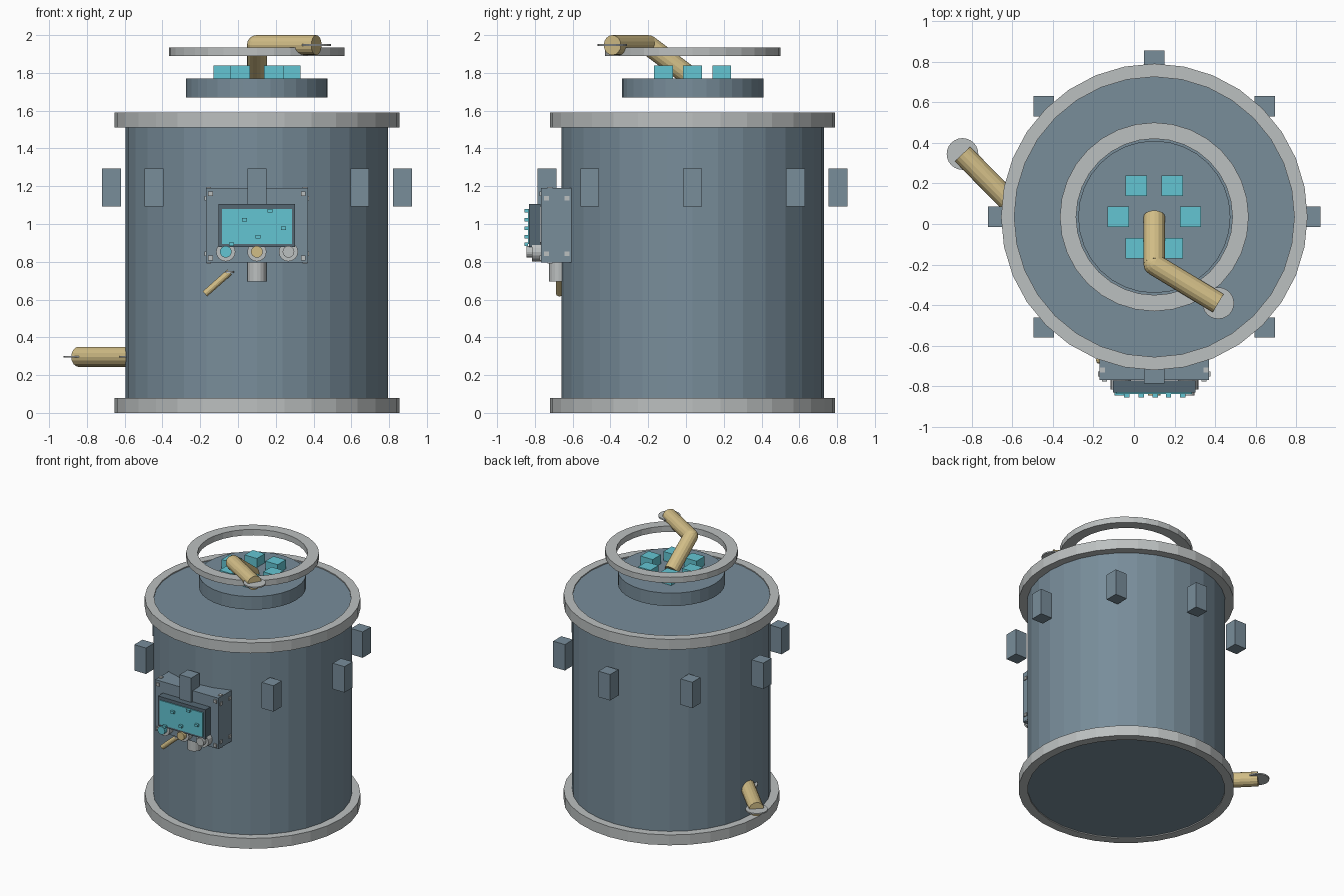
import bpy, bmesh
from math import cos, sin, pi, tau
from mathutils import Vector, Matrix

if "Cube" in bpy.data.objects:
    bpy.data.objects.remove(bpy.data.objects["Cube"], do_unlink=True)

CX, CY = 0.1, 0.035   # axis of the tank
SIDES = 32


def material(name, rgb):
    m = bpy.data.materials.new(name)
    m.use_nodes = True
    m.diffuse_color = (*rgb, 1)
    m.node_tree.nodes["Principled BSDF"].inputs["Base Color"].default_value = (*rgb, 1)
    return m


STEEL = material("blue_grey_steel", (0.188, 0.266, 0.323))
DARK = material("dark_steel", (0.09, 0.135, 0.17))
GREY = material("pale_grey", (0.50, 0.525, 0.525))
TEAL = material("teal", (0.127, 0.56, 0.65))
BRASS = material("brass", (0.64, 0.51, 0.24))


def finish(name, bm, mat):
    bmesh.ops.recalc_face_normals(bm, faces=bm.faces)
    mesh = bpy.data.meshes.new(name)
    bm.to_mesh(mesh)
    bm.free()
    mesh.materials.append(mat)
    obj = bpy.data.objects.new(name, mesh)
    bpy.context.collection.objects.link(obj)
    return obj


def box(name, center, size, mat):
    bm = bmesh.new()
    bmesh.ops.create_cube(bm, size=1, matrix=Matrix.Translation(center) @ Matrix.Diagonal((*size, 1)))
    return finish(name, bm, mat)


def rod(name, start, end, radius, mat, sides=16):
    a, b = Vector(start), Vector(end)
    turn = (b - a).to_track_quat('Z', 'Y').to_matrix().to_4x4()
    bm = bmesh.new()
    bmesh.ops.create_cone(bm, cap_ends=True, segments=sides, radius1=radius, radius2=radius,
                          depth=(b - a).length, matrix=Matrix.Translation((a + b) / 2) @ turn)
    return finish(name, bm, mat)


def ring(name, inner, outer, z0, z1, mat):
    bm = bmesh.new()
    corners = [(inner, z0), (outer, z0), (outer, z1), (inner, z1)]
    verts = [bm.verts.new((CX + r, CY, z)) for r, z in corners]
    edges = [bm.edges.new((verts[i], verts[(i + 1) % 4])) for i in range(4)]
    bmesh.ops.spin(bm, geom=verts + edges, cent=(CX, CY, 0), axis=(0, 0, 1),
                   angle=tau, steps=SIDES, use_merge=True)
    bmesh.ops.remove_doubles(bm, verts=bm.verts, dist=0.0005)
    return finish(name, bm, mat)


def joint(name, center, radius, mat):
    bm = bmesh.new()
    bmesh.ops.create_uvsphere(bm, u_segments=16, v_segments=8, radius=radius,
                              matrix=Matrix.Translation(center))
    return finish(name, bm, mat)


def disc(name, center, radius, mat):
    c, half = Vector(center), Vector((0, 0, 0.005))
    return rod(name, c - half, c + half, radius, mat, 24)


# Tank with rims
rod("tank_body", (CX, CY, 0.008), (CX, CY, 1.582), 0.695, STEEL, SIDES)
ring("bottom_rim", 0.69, 0.755, 0, 0.08, GREY)
ring("top_rim", 0.69, 0.755, 1.51, 1.59, GREY)

# Floating hatch and guard ring
rod("hatch", (CX, CY, 1.67), (CX, CY, 1.77), 0.375, STEEL, SIDES)
ring("guard_ring", 0.385, 0.465, 1.89, 1.935, GREY)
for i in range(6):
    a = i * pi / 3
    box(f"hatch_light_{i + 1}", (CX + 0.178 * cos(a), CY + 0.178 * sin(a), 1.805),
        (0.105, 0.1, 0.07), TEAL)

# Crank on the hatch
elbow, tip = (CX, -0.2, 1.947), (0.415, -0.39, 1.947)
rod("crank_arm", (CX, CY, 1.77), elbow, 0.053, BRASS)
joint("crank_elbow", elbow, 0.053, BRASS)
rod("crank_handle", elbow, tip, 0.053, BRASS)
disc("crank_flange", tip, 0.078, GREY)

# Drain pipe low on the side
outlet, inlet = (-0.845, 0.345, 0.297), (-0.55, 0.045, 0.297)
rod("drain_pipe", inlet, outlet, 0.053, BRASS)
disc("drain_outer_flange", outlet, 0.078, GREY)
disc("drain_inner_flange", inlet, 0.078, GREY)

# Lugs around the tank
for i in range(8):
    a = i * pi / 4
    box(f"lug_{i + 1}", (CX + 0.77 * cos(a), CY + 0.77 * sin(a), 1.193), (0.1, 0.1, 0.2), STEEL)

# Control box and its bolts
box("control_box", (CX, -0.685, 0.993), (0.54, 0.165, 0.393), STEEL)
for sx in (-1, 1):
    for sz in (-1, 1):
        box("front_bolt", (CX + sx * 0.245, -0.77, 0.99 + sz * 0.17), (0.025, 0.012, 0.025), GREY)
        box("top_bolt", (CX + sx * 0.255, -0.72, 0.993 + sz * 0.197), (0.025, 0.025, 0.012), GREY)
        for y in (-0.738, -0.63):
            box("side_bolt", (CX + sx * 0.27, y, 0.99 + sz * 0.147), (0.014, 0.025, 0.025), GREY)

# Screen with small keys
box("screen_housing", (CX, -0.8, 0.991), (0.405, 0.06, 0.228), DARK)
box("screen", (CX, -0.833, 0.987), (0.37, 0.009, 0.186), TEAL)
for x, z in ((0.17, 1.07), (0.035, 1.023), (0.24, 0.977), (0.105, 0.933), (-0.035, 0.893)):
    box("screen_key", (x, -0.846, z), (0.027, 0.02, 0.018), TEAL)

# Knobs
for x, mat in ((-0.065, TEAL), (CX, BRASS), (0.267, GREY)):
    rod("knob_base", (x, -0.765, 0.853), (x, -0.815, 0.853), 0.051, GREY)
    rod("knob_cap", (x, -0.815, 0.853), (x, -0.845, 0.853), 0.031, mat)

# Spout and lever under the control box
rod("spout", (CX, -0.675, 0.8), (CX, -0.675, 0.695), 0.05, GREY)
rod("lever", (-0.175, -0.67, 0.63), (-0.045, -0.67, 0.745), 0.018, BRASS, 12)
disc("lever_flange", (-0.045, -0.67, 0.745), 0.024, GREY)
